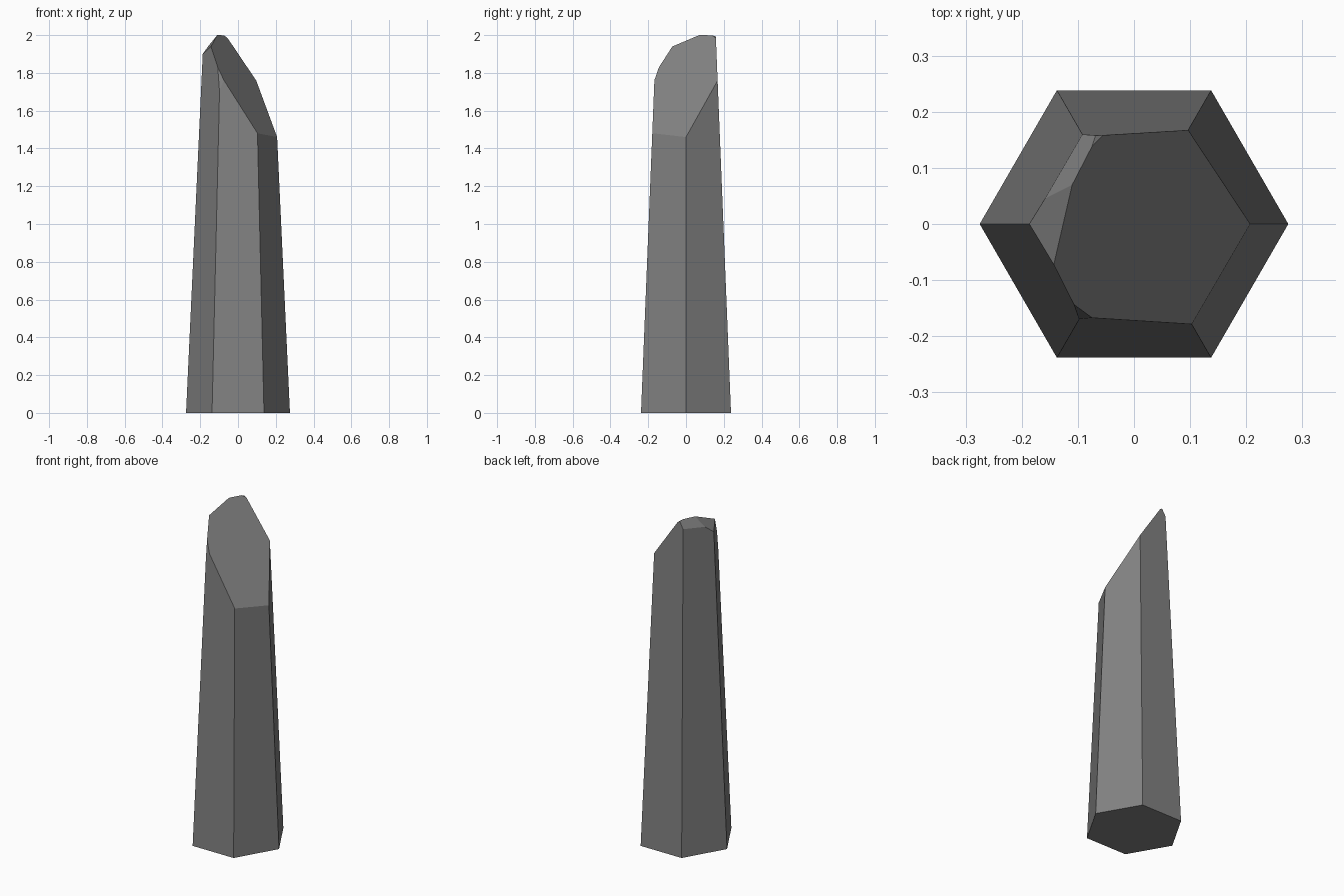
import bpy, bmesh, math
from mathutils import Vector

if "Cube" in bpy.data.objects:
    bpy.data.objects.remove(bpy.data.objects["Cube"])

BASE_R, TAPER, HEIGHT = 0.275, 0.0465, 2.2

# Tapered hexagonal shaft, taller than needed
bm = bmesh.new()
rings = []
for z in (0.0, HEIGHT):
    r = BASE_R - TAPER * z
    rings.append([bm.verts.new((r * math.cos(math.radians(60 * i)),
                                r * math.sin(math.radians(60 * i)), z)) for i in range(6)])
bottom, top = rings
bm.faces.new(bottom[::-1])
bm.faces.new(top)
for i in range(6):
    j = (i + 1) % 6
    bm.faces.new((bottom[i], bottom[j], top[j], top[i]))


# Slice away everything above the plane through a point with slopes (dz/dx, dz/dy)
def chip(point, sx, sy):
    cut = bmesh.ops.bisect_plane(
        bm, geom=bm.verts[:] + bm.edges[:] + bm.faces[:], dist=1e-5,
        plane_co=Vector(point), plane_no=Vector((-sx, -sy, 1)).normalized(), clear_outer=True)
    edges = [e for e in cut["geom_cut"] if isinstance(e, bmesh.types.BMEdge)]
    bmesh.ops.contextual_create(bm, geom=edges)


chip((0, 0, 1.777), -1.53, 0.777)             # large slanted tip face
chip((-0.187, 0, 1.90), 1.157, 0.156)         # left facet
chip((-0.16, 0.045, 1.938), 1.68, -0.88)      # back left facet
chip((-0.075, 0.138, 1.999), -0.63, -0.12)    # tiny back facet
chip((-0.098, -0.17, 1.70), 1.97, 5.55)       # front left corner chip

bmesh.ops.recalc_face_normals(bm, faces=bm.faces[:])
mesh = bpy.data.meshes.new("crystal_shard")
bm.to_mesh(mesh)
bm.free()

# Single grey stone colour
stone = bpy.data.materials.new("dark grey stone")
stone.diffuse_color = (0.22, 0.22, 0.22, 1)
stone.use_nodes = True
stone.node_tree.nodes["Principled BSDF"].inputs["Base Color"].default_value = stone.diffuse_color
mesh.materials.append(stone)
bpy.context.collection.objects.link(bpy.data.objects.new("crystal_shard", mesh))
